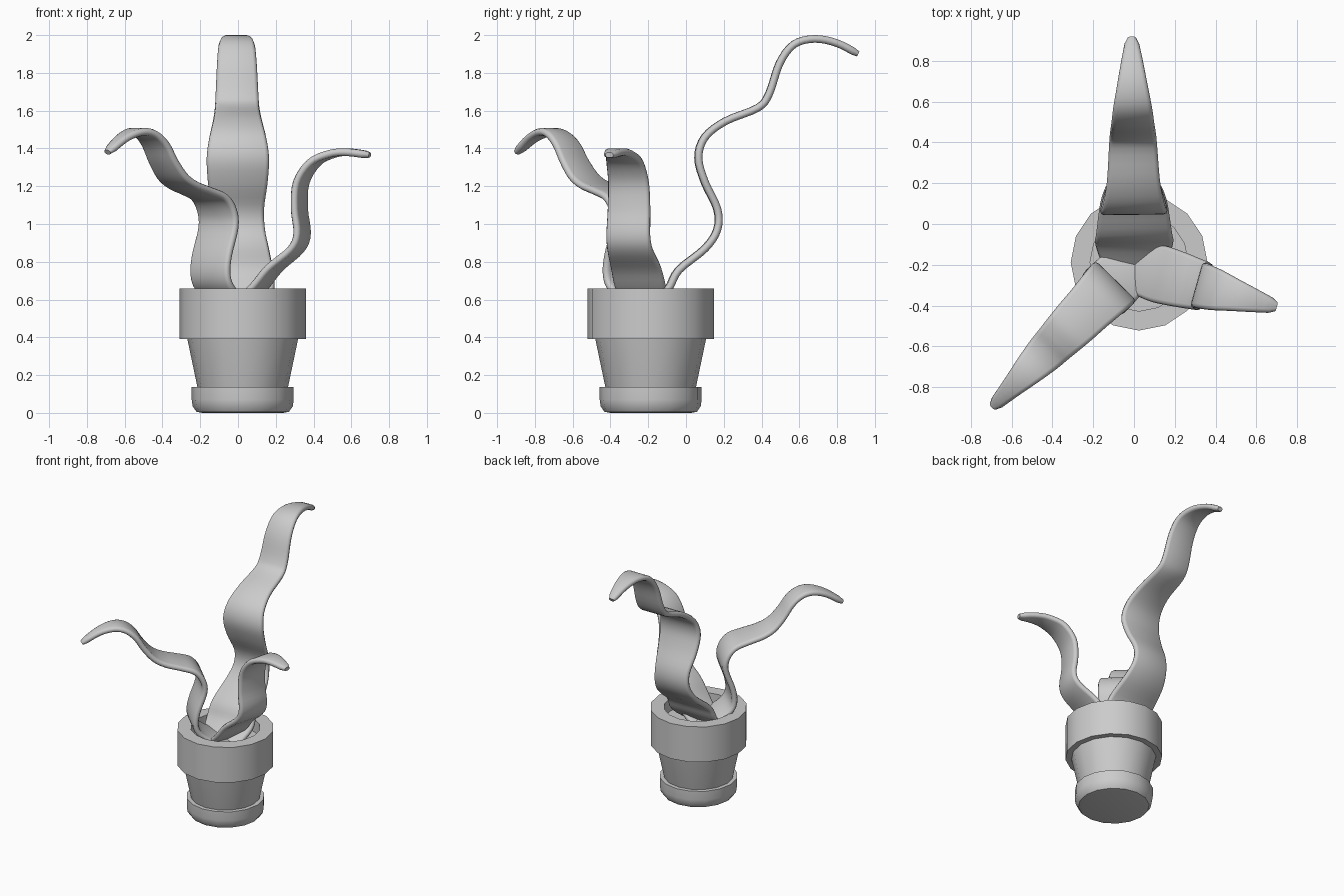
import bpy
import bmesh
import math
from mathutils import Vector

if "Cube" in bpy.data.objects:
    bpy.data.objects.remove(bpy.data.objects["Cube"], do_unlink=True)

grey = bpy.data.materials.new("plain_grey")
grey.use_nodes = True
GREY = (0.6, 0.6, 0.6, 1)
grey.diffuse_color = GREY
grey.node_tree.nodes["Principled BSDF"].inputs["Base Color"].default_value = GREY

POT_X, POT_Y, SIDES = 0.025, -0.187, 16


def finish(name, bm, angle=35):
    bmesh.ops.recalc_face_normals(bm, faces=bm.faces)
    mesh = bpy.data.meshes.new(name)
    bm.to_mesh(mesh)
    bm.free()
    mesh.materials.append(grey)
    obj = bpy.data.objects.new(name, mesh)
    bpy.context.collection.objects.link(obj)
    bpy.ops.object.select_all(action="DESELECT")
    obj.select_set(True)
    bpy.context.view_layer.objects.active = obj
    bpy.ops.object.shade_smooth_by_angle(angle=math.radians(angle))
    return obj


def loft(name, rings, angle=35):
    """Skin a list of point rings and cap both ends."""
    bm = bmesh.new()
    loops = [[bm.verts.new(p) for p in ring] for ring in rings]
    n = len(loops[0])
    for a, b in zip(loops, loops[1:]):
        for i in range(n):
            j = (i + 1) % n
            bm.faces.new((a[i], a[j], b[j], b[i]))
    bm.faces.new(loops[0])
    bm.faces.new(loops[-1])
    return finish(name, bm, angle)


def turned(name, profile):
    """Turn a (radius, height) profile about the pot axis."""
    rings = []
    for r, z in profile:
        angles = [math.tau * i / SIDES for i in range(SIDES)]
        rings.append([(POT_X + r * math.cos(a), POT_Y + r * math.sin(a), z) for a in angles])
    return loft(name, rings)


def spline(points, t):
    """Catmull-Rom through evenly numbered control points."""
    i = min(int(t), len(points) - 2)
    f = t - i
    p1, p2 = points[i], points[i + 1]
    p0 = points[i - 1] if i else 2 * p1 - p2
    p3 = points[i + 2] if i + 2 < len(points) else 2 * p2 - p1
    return 0.5 * (2 * p1 + (p2 - p0) * f + (2 * p0 - 5 * p1 + 4 * p2 - p3) * f * f
                  + (3 * p1 - p0 - 3 * p2 + p3) * f ** 3)


def leaf(name, origin, direction, path, half_thick=0.02, steps=4):
    """Rounded strip; path rows are (distance outward, height, half width)."""
    out = Vector((*direction, 0)).normalized()
    side = Vector((-out.y, out.x, 0))
    base = Vector((*origin, 0))
    pts = [Vector(p) for p in path]
    count = (len(pts) - 1) * steps
    samples = [spline(pts, k / steps) for k in range(count + 1)]
    rings = []
    for k, s in enumerate(samples):
        ahead, behind = samples[min(k + 1, count)], samples[max(k - 1, 0)]
        tangent = (out * (ahead.x - behind.x) + Vector((0, 0, ahead.y - behind.y))).normalized()
        normal = tangent.cross(side)
        centre = base + out * s.x + Vector((0, 0, s.y))
        shrink = 0.7 if k == count else 1
        h = half_thick * shrink
        flat = max(s.z * shrink - h, 0.004)
        ring = []
        # half-round on each long edge
        for sign in (1, -1):
            for q in range(5):
                a = math.pi * (q / 4 - 0.5)
                ring.append(centre + side * sign * (flat + h * math.cos(a))
                            + normal * sign * h * math.sin(a))
        rings.append(ring)
    return loft(name, rings, 50)


# Pot, from rounded foot to rim and down inside
turned("pot_foot", [(0.215, 0), (0.245, 0.006), (0.265, 0.035), (0.27, 0.07), (0.27, 0.137), (0.23, 0.137)])
turned("pot_body", [(0.235, 0.12), (0.24, 0.137), (0.295, 0.4), (0.25, 0.4)])
turned("pot_rim", [(0.24, 0.39), (0.335, 0.39), (0.335, 0.658), (0.24, 0.658), (0.24, 0.56)])

# Back leaf, the tallest
leaf("back_leaf", (0, 0), (-0.012, 1), [
    (-0.22, 0.55, 0.15), (-0.1, 0.65, 0.19), (-0.04, 0.755, 0.185), (0.1, 0.87, 0.165),
    (0.165, 0.97, 0.145), (0.165, 1.08, 0.14), (0.1, 1.22, 0.158), (0.065, 1.35, 0.165),
    (0.1, 1.46, 0.15), (0.21, 1.545, 0.13), (0.38, 1.615, 0.118), (0.44, 1.69, 0.113),
    (0.495, 1.85, 0.105), (0.57, 1.95, 0.095), (0.68, 1.98, 0.075), (0.8, 1.957, 0.053),
    (0.912, 1.9, 0.03)])

# Front leaf leaning to the model's right
leaf("front_right_leaf", (-0.1, -0.29), (-0.7, -0.716), [
    (-0.2, 0.55, 0.12), (-0.06, 0.6, 0.135), (0.03, 0.66, 0.14), (0.065, 0.73, 0.14),
    (0.055, 0.83, 0.14), (0.005, 0.98, 0.14), (0.015, 1.07, 0.14), (0.07, 1.14, 0.135),
    (0.17, 1.175, 0.125), (0.27, 1.205, 0.118), (0.35, 1.25, 0.11), (0.42, 1.33, 0.102),
    (0.48, 1.42, 0.096), (0.55, 1.475, 0.085), (0.63, 1.487, 0.07), (0.73, 1.455, 0.05),
    (0.845, 1.38, 0.03)])

# Shortest leaf leaning to the model's left
leaf("left_leaf", (0.07, -0.23), (0.963, -0.27), [
    (-0.09, 0.55, 0.12), (0.035, 0.66, 0.14), (0.125, 0.765, 0.138), (0.245, 0.865, 0.125),
    (0.28, 0.95, 0.12), (0.265, 1.08, 0.117), (0.275, 1.22, 0.112), (0.345, 1.325, 0.102),
    (0.44, 1.37, 0.08), (0.53, 1.38, 0.06), (0.652, 1.365, 0.032)])
